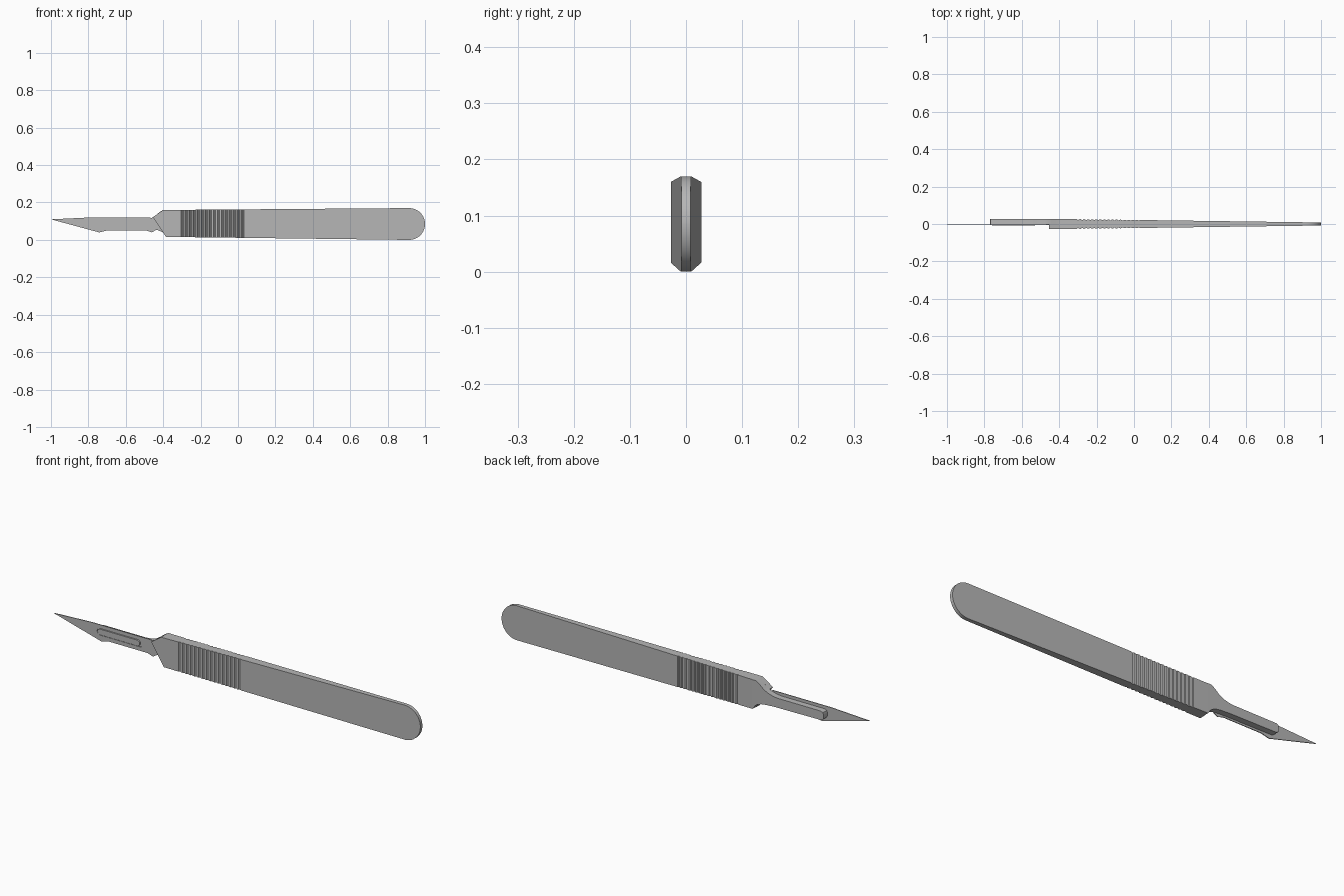
import bpy
import bmesh
import math

cube = bpy.data.objects.get("Cube")
if cube:
    bpy.data.objects.remove(cube, do_unlink=True)

steel = bpy.data.materials.new("brushed steel grey")
steel.use_nodes = True
grey = (0.47, 0.47, 0.47, 1)
steel.diffuse_color = grey
steel.node_tree.nodes["Principled BSDF"].inputs["Base Color"].default_value = grey


def finish(name, bm):
    """Turn a bmesh into a shaded object with the steel material."""
    bmesh.ops.recalc_face_normals(bm, faces=bm.faces)
    mesh = bpy.data.meshes.new(name)
    bm.to_mesh(mesh)
    bm.free()
    mesh.materials.append(steel)
    obj = bpy.data.objects.new(name, mesh)
    bpy.context.collection.objects.link(obj)
    bpy.ops.object.select_all(action='DESELECT')
    obj.select_set(True)
    bpy.context.view_layer.objects.active = obj
    bpy.ops.object.shade_smooth_by_angle(angle=math.radians(25))
    return obj


def plate(name, loops, y0, y1):
    """Extrude an x-z outline, with optional hole loops, from y0 to y1."""
    bm = bmesh.new()
    edges = []
    for loop in loops:
        vs = [bm.verts.new((x, y0, z)) for x, z in loop]
        edges += [bm.edges.new((a, b)) for a, b in zip(vs, vs[1:] + vs[:1])]
    bmesh.ops.triangle_fill(bm, edges=edges, use_beauty=True, normal=(0, -1, 0))
    out = bmesh.ops.extrude_face_region(bm, geom=bm.faces[:])
    moved = [g for g in out["geom"] if isinstance(g, bmesh.types.BMVert)]
    bmesh.ops.translate(bm, verts=moved, vec=(0, y1 - y0, 0))
    return finish(name, bm)


def capsule(x0, x1, z0, z1, steps=8):
    """Slot outline with two round ends."""
    r, c = (z1 - z0) / 2, (z0 + z1) / 2
    pts = []
    for cx, start in ((x1 - r, -90), (x0 + r, 90)):
        for i in range(steps + 1):
            a = math.radians(start + 180 * i / steps)
            pts.append((cx + r * math.cos(a), c + r * math.sin(a)))
    return pts


# Handle: rectangular sections lofted along x, thinner and taller to the butt
START, CAP, RADIUS = -0.38, 0.915, 0.085
THICK = 0.027


def section(x, groove=0.0):
    t = min((x - START) / (CAP - START), 1)
    half = THICK + (0.008 - THICK) * (x - START) / (1 - START) - groove
    low, high = 0.016 * (1 - t), 0.16 + 0.01 * t
    if x > CAP:
        h = max(math.sqrt(max(RADIUS ** 2 - (x - CAP) ** 2, 0)), 0.002)
        low, high = RADIUS - h, RADIUS + h
    return [(x, -half, low), (x, half, low), (x, half, high), (x, -half, high)]


sections = [section(START)]
# Grip grooves across both faces
pitch = 0.0216
for i in range(16):
    x = -0.305 + i * pitch
    for dx, depth in ((0, 0), (0.004, 0.0035), (0.009, 0.0035), (0.013, 0)):
        sections.append(section(x + dx, depth))
# Round butt
for i in range(17):
    sections.append(section(CAP + RADIUS * math.sin(math.pi / 2 * i / 16)))

bm = bmesh.new()
rings = [[bm.verts.new(p) for p in s] for s in sections]
for a, b in zip(rings, rings[1:]):
    for i in range(4):
        j = (i + 1) % 4
        bm.faces.new((a[i], a[j], b[j], b[i]))
bm.faces.new(rings[0])
bm.faces.new(rings[-1])
finish("handle", bm)

# Slanted shoulder on the front half of the handle
plate("handle_shoulder", [[
    (-0.38, 0.16), (-0.40, 0.16), (-0.455, 0.122), (-0.385, 0.016), (-0.38, 0.016)]],
    -THICK, 0)

# Tang on the back half, curving down from the handle
plate("blade_tang", [[
    (-0.38, 0.16), (-0.40, 0.16), (-0.42, 0.148), (-0.44, 0.131), (-0.465, 0.116),
    (-0.495, 0.108), (-0.52, 0.105), (-0.755, 0.105), (-0.766, 0.1), (-0.77, 0.09),
    (-0.77, 0.075), (-0.766, 0.066), (-0.755, 0.061), (-0.5, 0.058), (-0.45, 0.055),
    (-0.43, 0.052), (-0.41, 0.045), (-0.395, 0.034), (-0.385, 0.018), (-0.38, 0.016)]],
    -0.002, THICK + 0.001)

# Raised key that the blade slides over
plate("tang_key", [capsule(-0.76, -0.53, 0.072, 0.1)], -0.009, 0.002)

# Pointed blade with its mounting slot
plate("blade", [[
    (-1, 0.11), (-0.79, 0.12), (-0.47, 0.12), (-0.452, 0.108), (-0.425, 0.062),
    (-0.46, 0.04), (-0.49, 0.05), (-0.7, 0.05), (-0.742, 0.04)],
    capsule(-0.764, -0.515, 0.069, 0.103)], -0.006, -0.002)
